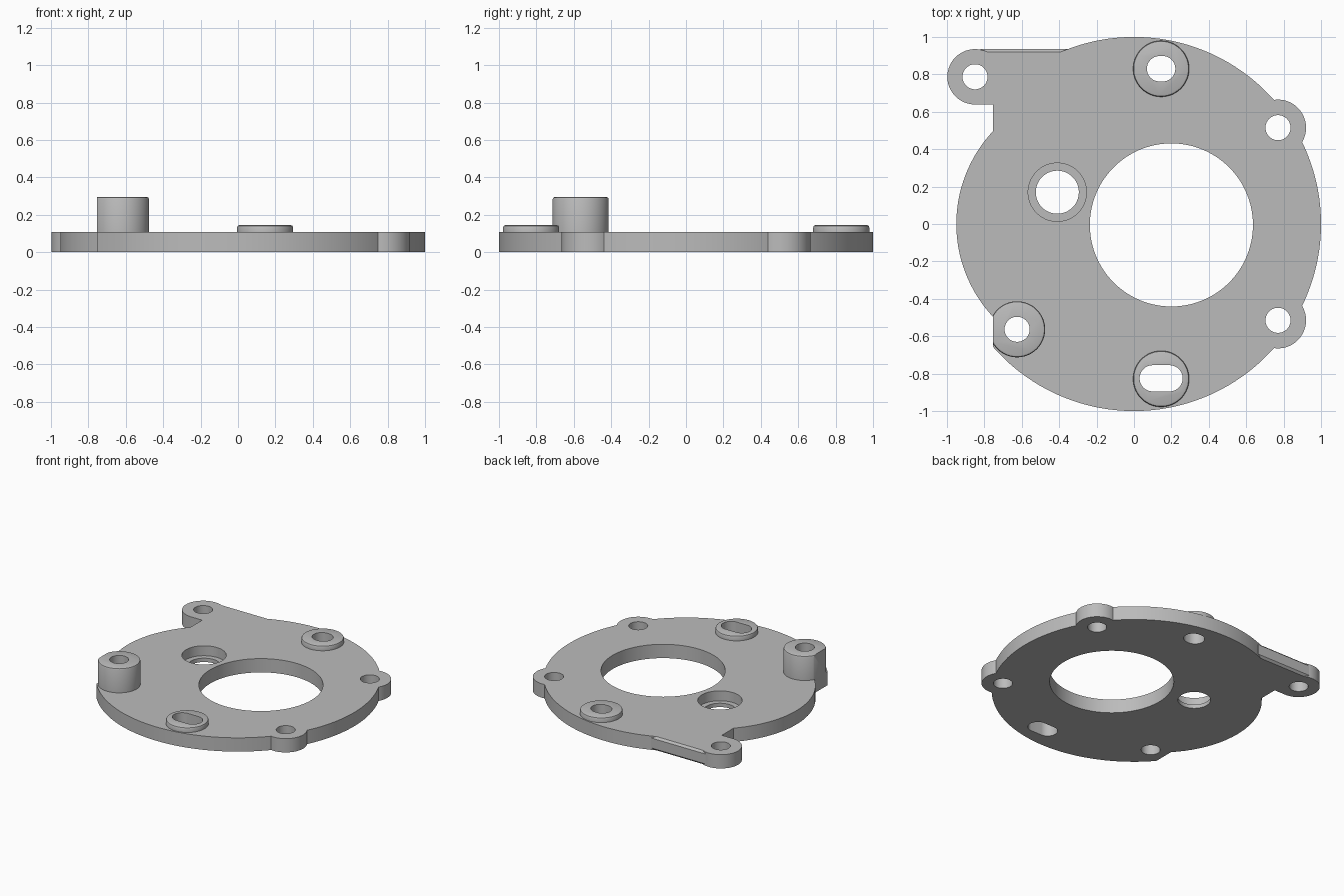
import bpy, bmesh, math
from mathutils import Vector

if "Cube" in bpy.data.objects:
    bpy.data.objects.remove(bpy.data.objects["Cube"])

T = 0.107            # plate thickness
FLAT = -0.755        # flat cut on the left side
grey = bpy.data.materials.new("cast_grey")
grey.diffuse_color = (0.5, 0.5, 0.5, 1)
grey.use_nodes = True
grey.node_tree.nodes["Principled BSDF"].inputs["Base Color"].default_value = grey.diffuse_color


def prism(name, pts, z0, z1):
    """Extrude a closed xy outline between two heights."""
    bm = bmesh.new()
    base = bm.faces.new([bm.verts.new((x, y, z0)) for x, y in pts])
    top = bmesh.ops.extrude_face_region(bm, geom=[base])["geom"]
    bmesh.ops.translate(bm, vec=(0, 0, z1 - z0),
                        verts=[v for v in top if isinstance(v, bmesh.types.BMVert)])
    bmesh.ops.recalc_face_normals(bm, faces=bm.faces)
    me = bpy.data.meshes.new(name)
    bm.to_mesh(me)
    bm.free()
    ob = bpy.data.objects.new(name, me)
    bpy.context.collection.objects.link(ob)
    me.materials.append(grey)
    return ob


def slot(cx, cy, r, stretch=0.0, n=64):
    """Circle outline, optionally stretched along x into a slot."""
    pts = []
    for i in range(n):
        a = 2 * math.pi * (i + 0.5) / n
        s = stretch if math.cos(a) > 0 else -stretch
        pts.append((cx + s + r * math.cos(a), cy + r * math.sin(a)))
    return pts


def box(x0, x1, y0, y1):
    return [(x0, y0), (x1, y0), (x1, y1), (x0, y1)]


def boolean(ob, other, op):
    """Apply a boolean and discard the second object."""
    m = ob.modifiers.new("bool", "BOOLEAN")
    m.operation, m.object, m.solver = op, other, "EXACT"
    bake(ob)
    bpy.data.objects.remove(other)


def bake(ob):
    dg = bpy.context.evaluated_depsgraph_get()
    me = bpy.data.meshes.new_from_object(ob.evaluated_get(dg))
    ob.modifiers.clear()
    ob.data = me


def cut(ob, pts, z0=-0.2, z1=0.6):
    boolean(ob, prism("cutter", pts, z0, z1), "DIFFERENCE")


def boss(name, cx, cy, r, z1, bevel):
    """Round boss on the plate with a bevelled top rim."""
    ob = prism(name, slot(cx, cy, r), T, z1)
    bm = bmesh.new()
    bm.from_mesh(ob.data)
    rim = [e for e in bm.edges if all(v.co.z > z1 - 1e-4 for v in e.verts)]
    bmesh.ops.bevel(bm, geom=rim, offset=bevel, segments=2, profile=0.5, affect="EDGES")
    bm.to_mesh(ob.data)
    bm.free()
    return ob


# Plate: large disc trimmed flat on the left, with a smaller bulge there
plate = prism("base_plate", slot(0, 0, 1.0, n=160), 0, T)
cut(plate, box(-2, FLAT, -2, 2))
boolean(plate, prism("bulge", slot(-0.224, 0, 0.726, n=128), 0, T), "UNION")

# Mounting ears on the right and upper left
EARS = [(0.77, 0.515, 0.15), (0.77, -0.515, 0.15), (-0.85, 0.787, 0.148)]
for x, y, r in EARS:
    boolean(plate, prism("ear", slot(x, y, r), 0, T), "UNION")

# Arm joining the upper left ear, with its outer long edge chamfered
boolean(plate, prism("arm", box(-0.85, -0.38, 0.639, 0.92), 0, T), "UNION")
edge = prism("arm_edge", box(-0.82, -0.355, 0.85, 0.935), 0, T)
for v in edge.data.vertices:
    if v.co.y > 0.9:
        v.co.z = 0.015 if v.co.z < T / 2 else T - 0.015
back = prism("arm_edge_block", box(-0.82, -0.355, 0.85, 0.92), 0, T)
bpy.data.objects.remove(back)
for v in edge.data.vertices:
    if v.co.y < 0.9:
        v.co.y = 0.92
        v.co.z = 0 if v.co.z < T / 2 else T
boolean(plate, edge, "UNION")

# Raised bosses
locator = boss("locator_boss", 0.145, 0.83, 0.15, 0.145, 0.012)
slotted = boss("slotted_boss", 0.145, -0.828, 0.15, 0.145, 0.012)
post = boss("tall_post", -0.625, -0.563, 0.15, 0.296, 0.013)
cut(post, box(-2, FLAT, -2, 2))

# Openings: centre bore, counterbore and ear holes
cut(plate, slot(0.2, -0.005, 0.436, n=128))
cut(plate, slot(-0.41, 0.17, 0.115))
cut(plate, slot(-0.41, 0.17, 0.156), 0.03, 0.6)
for x, y, r in EARS:
    cut(plate, slot(x, y, 0.067))

# Holes running through both a boss and the plate
for ob, pts in ((locator, slot(0.145, 0.83, 0.068, 0.008)),
                (slotted, slot(0.145, -0.825, 0.07, 0.045)),
                (post, slot(-0.625, -0.563, 0.067))):
    cut(ob, pts)
    cut(plate, pts)

# Smooth curved walls, keep edges crisp
for ob in (plate, locator, slotted, post):
    bpy.ops.object.select_all(action="DESELECT")
    ob.select_set(True)
    bpy.context.view_layer.objects.active = ob
    bpy.ops.object.shade_smooth_by_angle(angle=math.radians(30))
